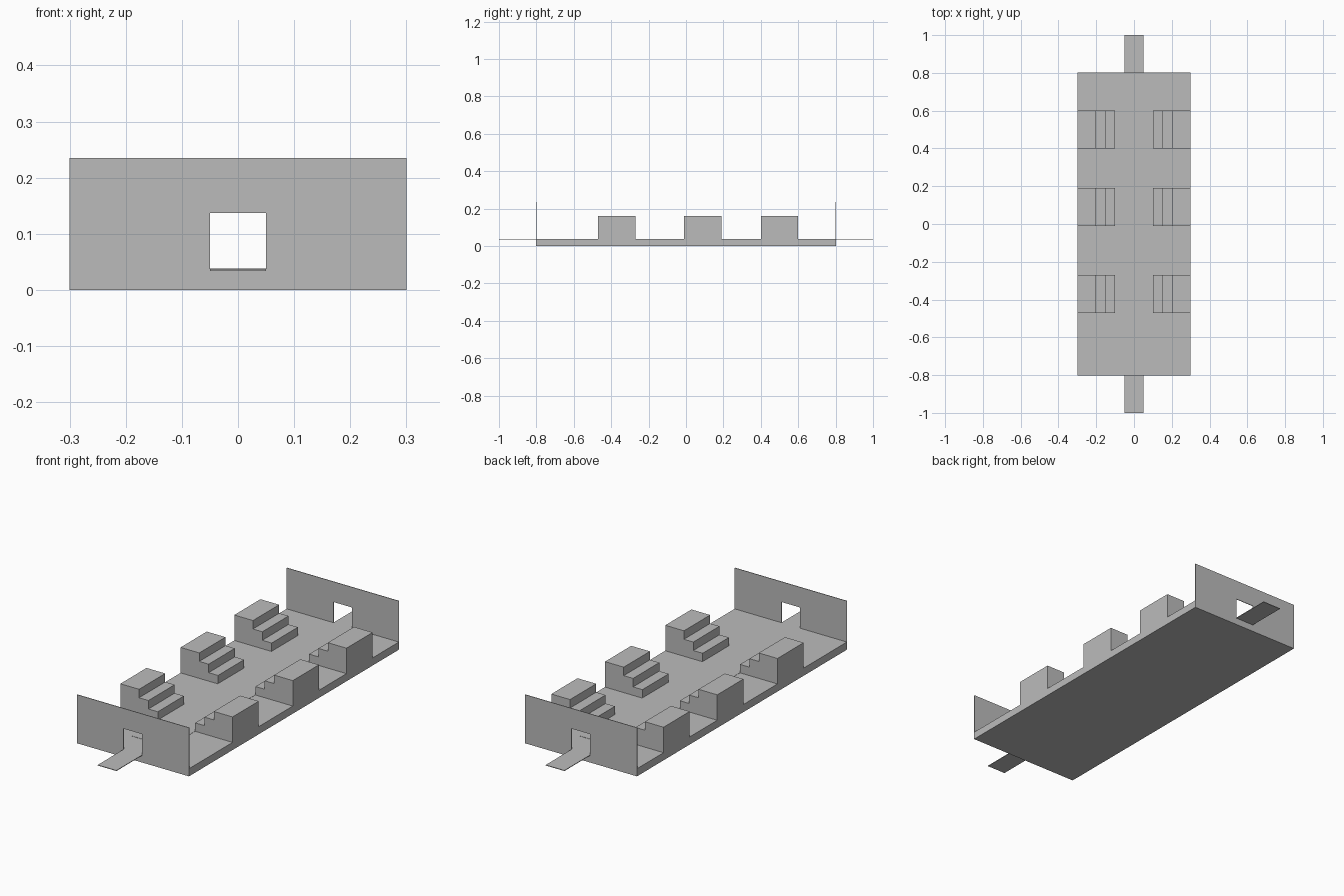
import bpy
import bmesh

if "Cube" in bpy.data.objects:
    bpy.data.objects.remove(bpy.data.objects["Cube"], do_unlink=True)

grey = bpy.data.materials.new("plain grey")
grey.use_nodes = True
grey.diffuse_color = (0.5, 0.5, 0.5, 1)
grey.node_tree.nodes["Principled BSDF"].inputs["Base Color"].default_value = (0.5, 0.5, 0.5, 1)

HALF_W, HALF_L = 0.3, 0.8
FLOOR, WALL_TOP = 0.037, 0.235
DOOR, DOOR_TOP = 0.05, 0.137
SHEET = 0.003


def extrude_profile(name, points, offset):
    """Closed solid: a flat outline swept along an offset."""
    bm = bmesh.new()
    face = bm.faces.new([bm.verts.new(p) for p in points])
    swept = bmesh.ops.extrude_face_region(bm, geom=[face])["geom"]
    verts = [v for v in swept if isinstance(v, bmesh.types.BMVert)]
    bmesh.ops.translate(bm, verts=verts, vec=offset)
    bmesh.ops.recalc_face_normals(bm, faces=bm.faces)
    mesh = bpy.data.meshes.new(name)
    bm.to_mesh(mesh)
    bm.free()
    mesh.materials.append(grey)
    obj = bpy.data.objects.new(name, mesh)
    bpy.context.collection.objects.link(obj)
    return obj


def slab(name, x0, x1, y0, y1, z0, z1):
    outline = [(x0, y0, z0), (x1, y0, z0), (x1, y1, z0), (x0, y1, z0)]
    return extrude_profile(name, outline, (0, 0, z1 - z0))


# Base floor and the thin central aisle
slab("floor", -HALF_W, HALF_W, -HALF_L, HALF_L, 0, FLOOR)
slab("aisle", -0.1, 0.1, -0.67, 0.67, FLOOR, FLOOR + 0.001)

# End walls with a doorway, and the gangways through them
for label, s in (("front", -1), ("back", 1)):
    outline = [(-HALF_W, 0), (HALF_W, 0), (HALF_W, WALL_TOP), (-HALF_W, WALL_TOP)]
    y = s * HALF_L
    wall = extrude_profile(label + "_wall", [(x, y, z) for x, z in outline], (0, s * SHEET, 0))
    cutter = slab(label + "_door_cutter", -DOOR, DOOR, y - 0.05, y + 0.05, FLOOR, DOOR_TOP)
    cutter.hide_render = True
    cutter.hide_viewport = True
    cut = wall.modifiers.new("doorway", "BOOLEAN")
    cut.operation = "DIFFERENCE"
    cut.solver = "EXACT"
    cut.object = cutter
    slab(label + "_gangway", -DOOR, DOOR, min(y, s), max(y, s), FLOOR - SHEET, FLOOR)

# Three stepped stands along each side
RISE = 0.041
steps = [(0.1, 0), (0.1, 1), (0.15, 1), (0.15, 2), (0.2, 2), (0.2, 3), (HALF_W, 3), (HALF_W, 0)]
for side, s in (("left", 1), ("right", -1)):
    for place, y in (("front", -0.47), ("middle", -0.01), ("back", 0.4)):
        profile = [(s * x, y, FLOOR + n * RISE) for x, n in steps]
        extrude_profile(f"{place}_{side}_steps", profile, (0, 0.2, 0))
